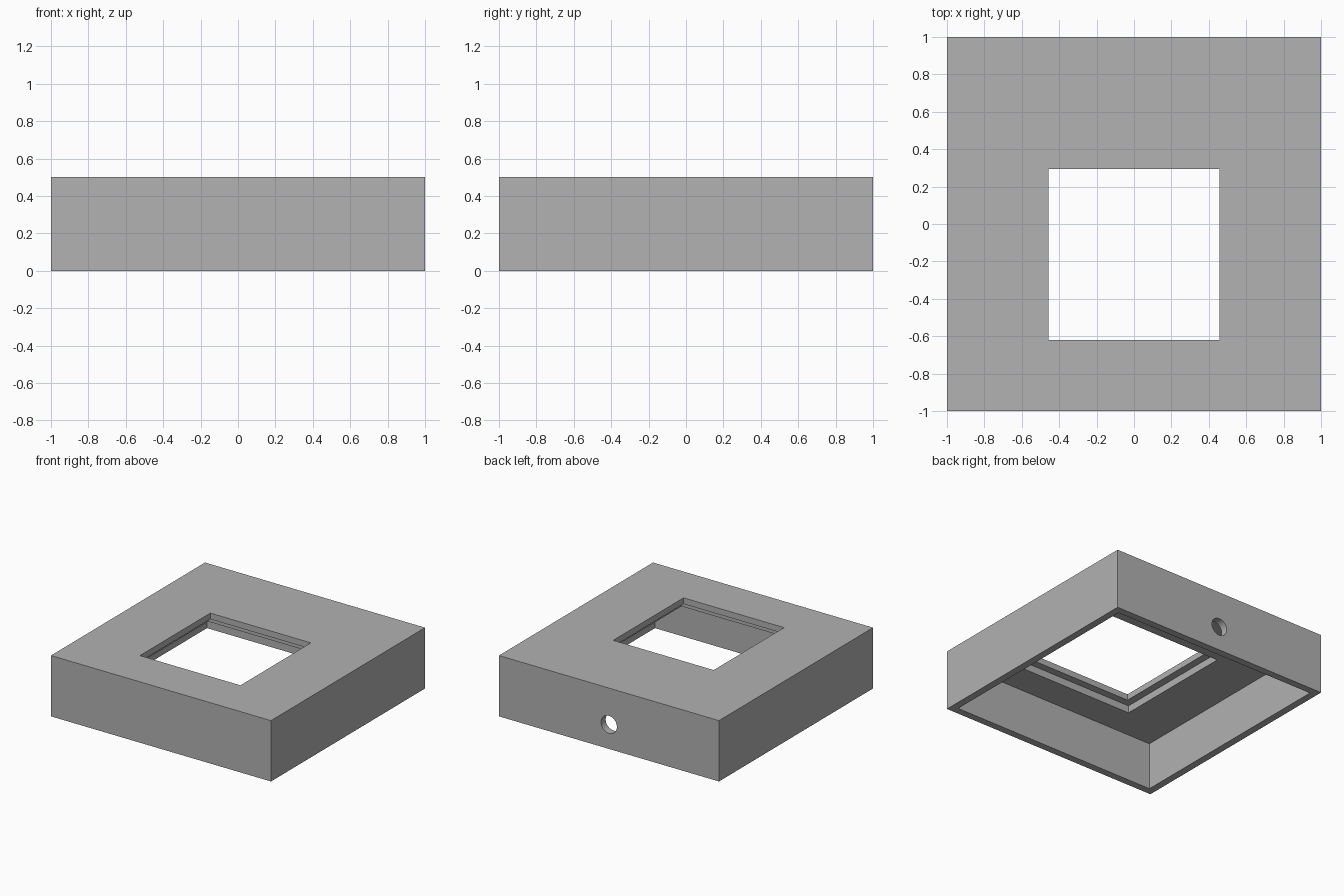
import bpy
import math

cube = bpy.data.objects.get("Cube")
if cube:
    bpy.data.objects.remove(cube, do_unlink=True)

HEIGHT = 0.5
INNER = 0.94        # half width of the hollow
CEILING = 0.39      # underside of the top plate
LIP = 0.45          # underside of the thin lip round the window
WINDOW_Y = -0.164   # window centre, nearer the front
WINDOW = 0.457      # half width of the window
REBATE = 0.519      # half width of the rebate below the lip

grey = bpy.data.materials.new("plain grey")
grey.use_nodes = True
colour = (0.445, 0.445, 0.445, 1)
grey.diffuse_color = colour
grey.node_tree.nodes["Principled BSDF"].inputs["Base Color"].default_value = colour


def box(name, half, y, bottom, top):
    """Square block given by its half width and its z range."""
    bpy.ops.mesh.primitive_cube_add(size=2, location=(0, y, (bottom + top) / 2))
    ob = bpy.context.object
    ob.name = name
    ob.scale = (half, half, (top - bottom) / 2)
    bpy.ops.object.transform_apply(location=True, rotation=False, scale=True)
    return ob


def cut(target, cutter):
    """Subtract the cutter from the target, then drop it."""
    cutter.hide_render = True
    mod = target.modifiers.new(cutter.name, "BOOLEAN")
    mod.operation = "DIFFERENCE"
    mod.solver = "EXACT"
    mod.object = cutter
    bpy.context.view_layer.objects.active = target
    bpy.ops.object.modifier_apply(modifier=mod.name)
    bpy.data.objects.remove(cutter, do_unlink=True)


# Open-bottomed housing
housing = box("housing", 1, 0, 0, HEIGHT)
housing.data.materials.append(grey)
cut(housing, box("hollow", INNER, 0, -0.1, CEILING))

# Stepped window in the top plate
cut(housing, box("rebate", REBATE, WINDOW_Y, CEILING - 0.1, LIP))
cut(housing, box("window", WINDOW, WINDOW_Y, LIP - 0.1, HEIGHT + 0.1))

# Round cable hole in the back wall
bpy.ops.mesh.primitive_cylinder_add(vertices=32, radius=0.072, depth=0.3,
                                    location=(0, 1, 0.2),
                                    rotation=(math.pi / 2, 0, 0))
bpy.context.object.name = "cable_hole"
cut(housing, bpy.context.object)

# Smooth the hole, keep the edges sharp
bpy.ops.object.select_all(action="DESELECT")
housing.select_set(True)
bpy.context.view_layer.objects.active = housing
bpy.ops.object.shade_smooth_by_angle(angle=math.radians(30))
